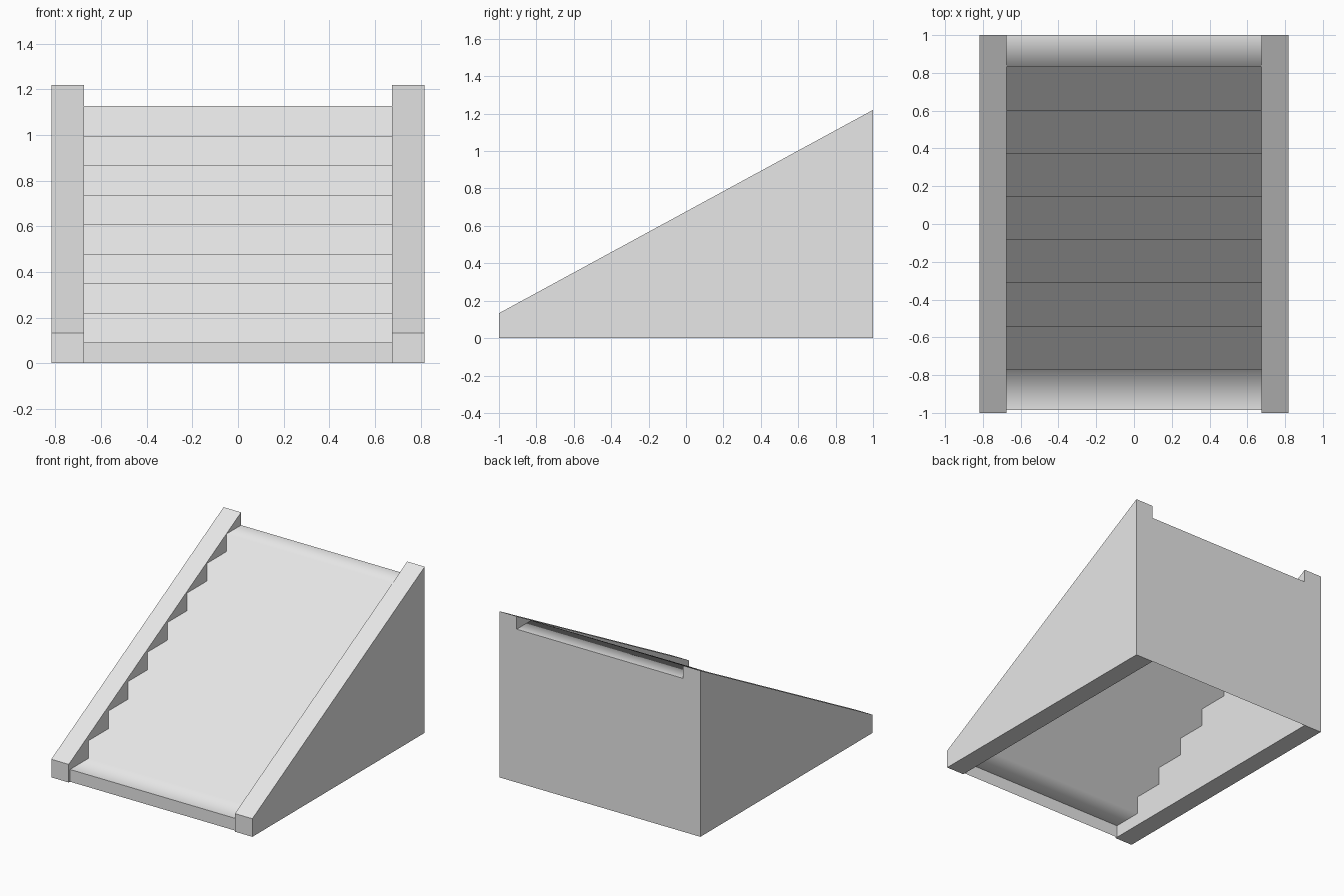
import bpy
import bmesh

STEPS = 9
RISE, RUN = 0.1295, 0.2286
FIRST_TOP, FRONT_Y, SECOND_Y = 0.09, -0.985, -0.77
INNER, OUTER = 0.675, 0.817

cube = bpy.data.objects.get("Cube")
if cube:
    bpy.data.objects.remove(cube, do_unlink=True)

grey = bpy.data.materials.new("light grey")
grey.use_nodes = True
grey.diffuse_color = (0.8, 0.8, 0.8, 1)
grey.node_tree.nodes["Principled BSDF"].inputs["Base Color"].default_value = (0.8, 0.8, 0.8, 1)


def strip(bm, profile, x0, x1, closed=False):
    """Sweep a (y, z) profile across x and return its two vertex rows."""
    left = [bm.verts.new((x0, y, z)) for y, z in profile]
    right = [bm.verts.new((x1, y, z)) for y, z in profile]
    count = len(profile)
    for i in range(count if closed else count - 1):
        j = (i + 1) % count
        bm.faces.new((left[i], right[i], right[j], left[j]))
    return left, right


def finish(bm, name):
    mesh = bpy.data.meshes.new(name)
    bm.to_mesh(mesh)
    bm.free()
    mesh.materials.append(grey)
    obj = bpy.data.objects.new(name, mesh)
    bpy.context.collection.objects.link(obj)
    return obj


# Sloping side walls
for name, side in (("left_wall", 1), ("right_wall", -1)):
    bm = bmesh.new()
    outline = [(-1, 0), (-1, 0.133), (1, 1.22), (1, 0)]
    rows = strip(bm, outline, side * INNER, side * OUTER, closed=True)
    for row in rows:
        bm.faces.new(row)
    bmesh.ops.recalc_face_normals(bm, faces=bm.faces)
    finish(bm, name)

# Thin stair sheet, hollow underneath, with softly shaded steps
top = FIRST_TOP + (STEPS - 1) * RISE
profile = [(FRONT_Y, FIRST_TOP)]
for i in range(1, STEPS):
    y = SECOND_Y + (i - 1) * RUN
    z = FIRST_TOP + i * RISE
    profile += [(y, z - RISE), (y, z)]
profile.append((1, top))
bm = bmesh.new()
strip(bm, profile, -INNER, INNER)
for face in bm.faces:
    face.smooth = True
finish(bm, "steps")

# Flat front riser and back panel
for name, line in (
    ("front_riser", [(FRONT_Y, 0), (FRONT_Y, FIRST_TOP)]),
    ("back_panel", [(1, top), (1, 0)]),
):
    bm = bmesh.new()
    strip(bm, line, -INNER, INNER)
    finish(bm, name)
